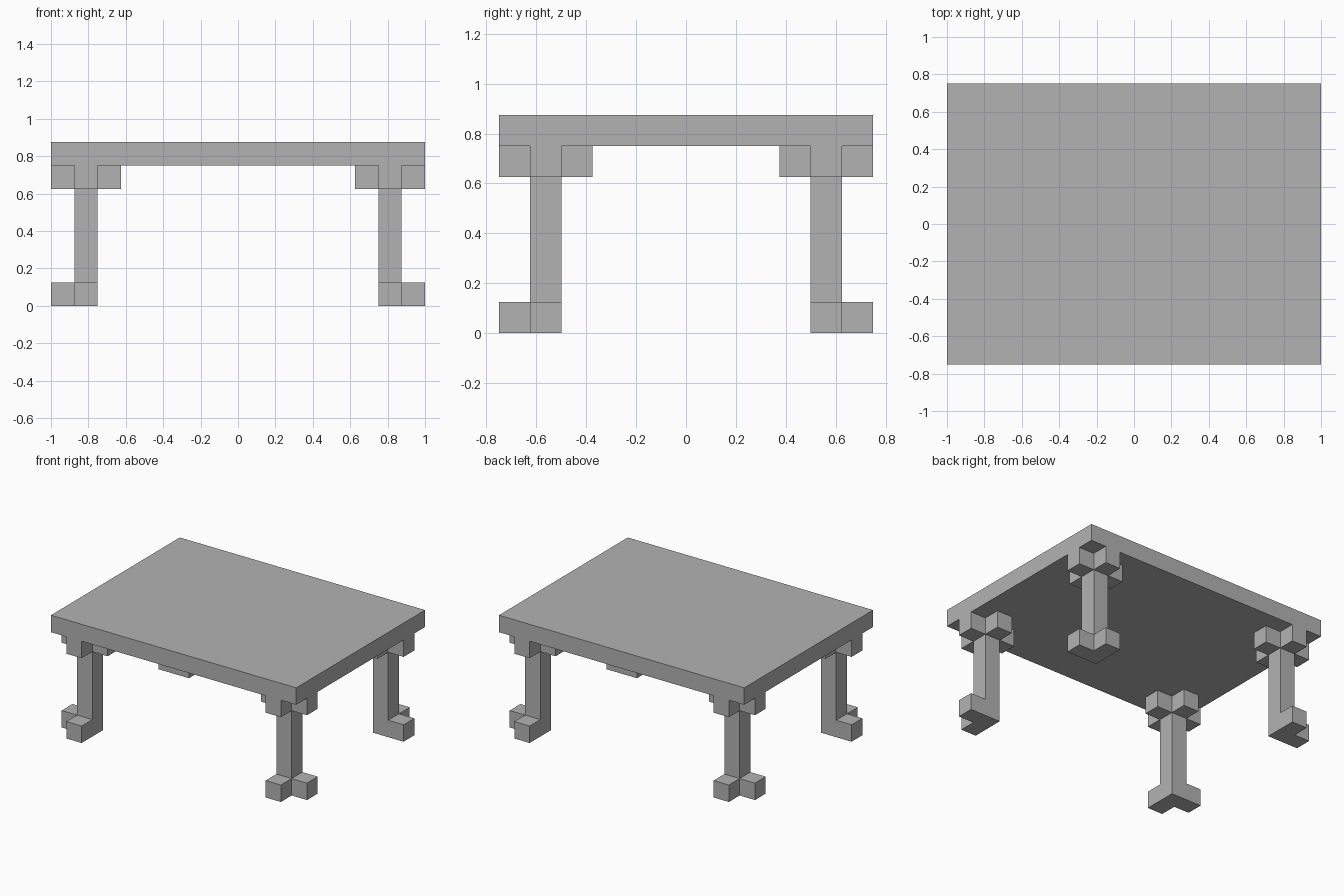
import bpy
import bmesh

if "Cube" in bpy.data.objects:
    bpy.data.objects.remove(bpy.data.objects["Cube"], do_unlink=True)

U = 0.125  # block size of the design

grey = bpy.data.materials.new("plain grey")
grey.use_nodes = True
grey.diffuse_color = (0.45, 0.45, 0.45, 1)
grey.node_tree.nodes["Principled BSDF"].inputs["Base Color"].default_value = grey.diffuse_color


def prism(name, outline, bottom, top, center=(0, 0), side=(1, 1)):
    """Extrude an outline, given in blocks around a center, mirrored to a side."""
    bm = bmesh.new()
    verts = [bm.verts.new(((center[0] + x) * U * side[0],
                           (center[1] + y) * U * side[1], bottom * U))
             for x, y in outline]
    face = bm.faces.new(verts)
    result = bmesh.ops.extrude_face_region(bm, geom=[face])
    raised = [v for v in result["geom"] if isinstance(v, bmesh.types.BMVert)]
    bmesh.ops.translate(bm, verts=raised, vec=(0, 0, (top - bottom) * U))
    bmesh.ops.recalc_face_normals(bm, faces=bm.faces)
    mesh = bpy.data.meshes.new(name)
    bm.to_mesh(mesh)
    bm.free()
    mesh.materials.append(grey)
    obj = bpy.data.objects.new(name, mesh)
    bpy.context.collection.objects.link(obj)
    return obj


def rectangle(x, y):
    return [(-x, -y), (x, -y), (x, y), (-x, y)]


# Cross-sections: square post, L-shaped foot, plus-shaped bracket
a, b = 0.5, 1.5
post = rectangle(a, a)
foot = [(-a, -a), (b, -a), (b, a), (a, a), (a, b), (-a, b)]
plus = [(-a, -b), (a, -b), (a, -a), (b, -a), (b, a), (a, a),
        (a, b), (-a, b), (-a, a), (-b, a), (-b, -a), (-a, -a)]

# Table top
prism("table_top", rectangle(8, 6), 6, 7)

# Four corners, each with a foot, a post and a bracket
corner = (6.5, 4.5)
for sx, x_name in ((1, "left"), (-1, "right")):
    for sy, y_name in ((-1, "front"), (1, "back")):
        tag = f"{y_name}_{x_name}"
        prism(f"{tag}_foot", foot, 0, 1, corner, (sx, sy))
        prism(f"{tag}_leg", post, 1, 5, corner, (sx, sy))
        prism(f"{tag}_bracket", plus, 5, 6, corner, (sx, sy))
